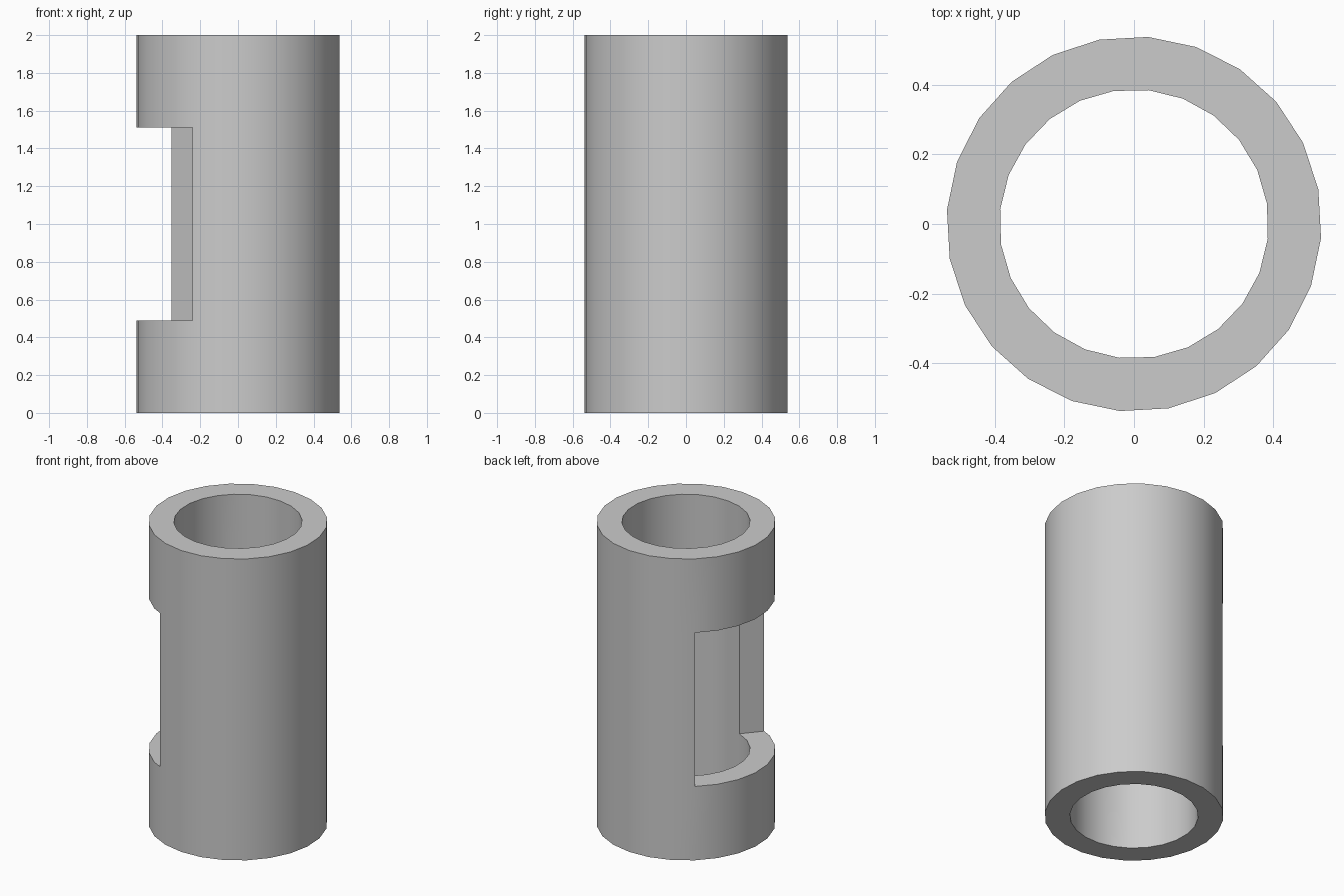
import bpy, bmesh
from math import cos, sin, radians

if "Cube" in bpy.data.objects:
    bpy.data.objects.remove(bpy.data.objects["Cube"])

SIDES, R_OUT, R_IN = 24, 0.538, 0.386
LEVELS = [0.0, 0.49, 1.51, 2.0]


def polar(r, deg):
    return (r * cos(radians(deg)), r * sin(radians(deg)))


# Wall cross-section: paired outer and inner points around the ring
outer = [polar(R_OUT, 10.7 + 15 * k) for k in range(SIDES)]
inner = [polar(R_IN, 8.7 + 15 * k) for k in range(SIDES)]
outer_cols = list(range(SIDES))
inner_cols = list(range(SIDES))

# Extra outer column halfway along a side, where the window ends
outer.append(tuple((a + b) / 2 for a, b in zip(outer[15], outer[16])))
outer_cols.insert(16, SIDES)
inner_cols.insert(16, 16)
COLS = len(outer_cols)
WINDOW = range(8, 16)

bm = bmesh.new()
o = [[bm.verts.new((*p, z)) for p in outer] for z in LEVELS]
i = [[bm.verts.new((*p, z)) for p in inner] for z in LEVELS]


def O(level, col):
    return o[level][outer_cols[col % COLS]]


def I(level, col):
    return i[level][inner_cols[col % COLS]]


def face(*verts):
    unique = list(dict.fromkeys(verts))
    if len(unique) > 2:
        bm.faces.new(unique)


for c in range(COLS):
    # Outer and inner walls, left open at the window
    for l in range(3):
        if l == 1 and c in WINDOW:
            continue
        face(O(l, c), O(l, c + 1), O(l + 1, c + 1), O(l + 1, c))
        face(I(l, c), I(l + 1, c), I(l + 1, c + 1), I(l, c + 1))
    # Rims at both ends, plus sill and head of the window
    for l in ((0, 1, 2, 3) if c in WINDOW else (0, 3)):
        face(O(l, c), O(l, c + 1), I(l, c + 1), I(l, c))

# Side walls of the window
for c in (8, 16):
    face(O(1, c), O(2, c), I(2, c), I(1, c))

bmesh.ops.recalc_face_normals(bm, faces=bm.faces[:])
mesh = bpy.data.meshes.new("windowed_tube")
bm.to_mesh(mesh)
bm.free()
tube = bpy.data.objects.new("windowed_tube", mesh)
bpy.context.collection.objects.link(tube)

# Smooth round walls with crisp rims
bpy.context.view_layer.objects.active = tube
tube.select_set(True)
bpy.ops.object.shade_smooth_by_angle(angle=radians(30))
